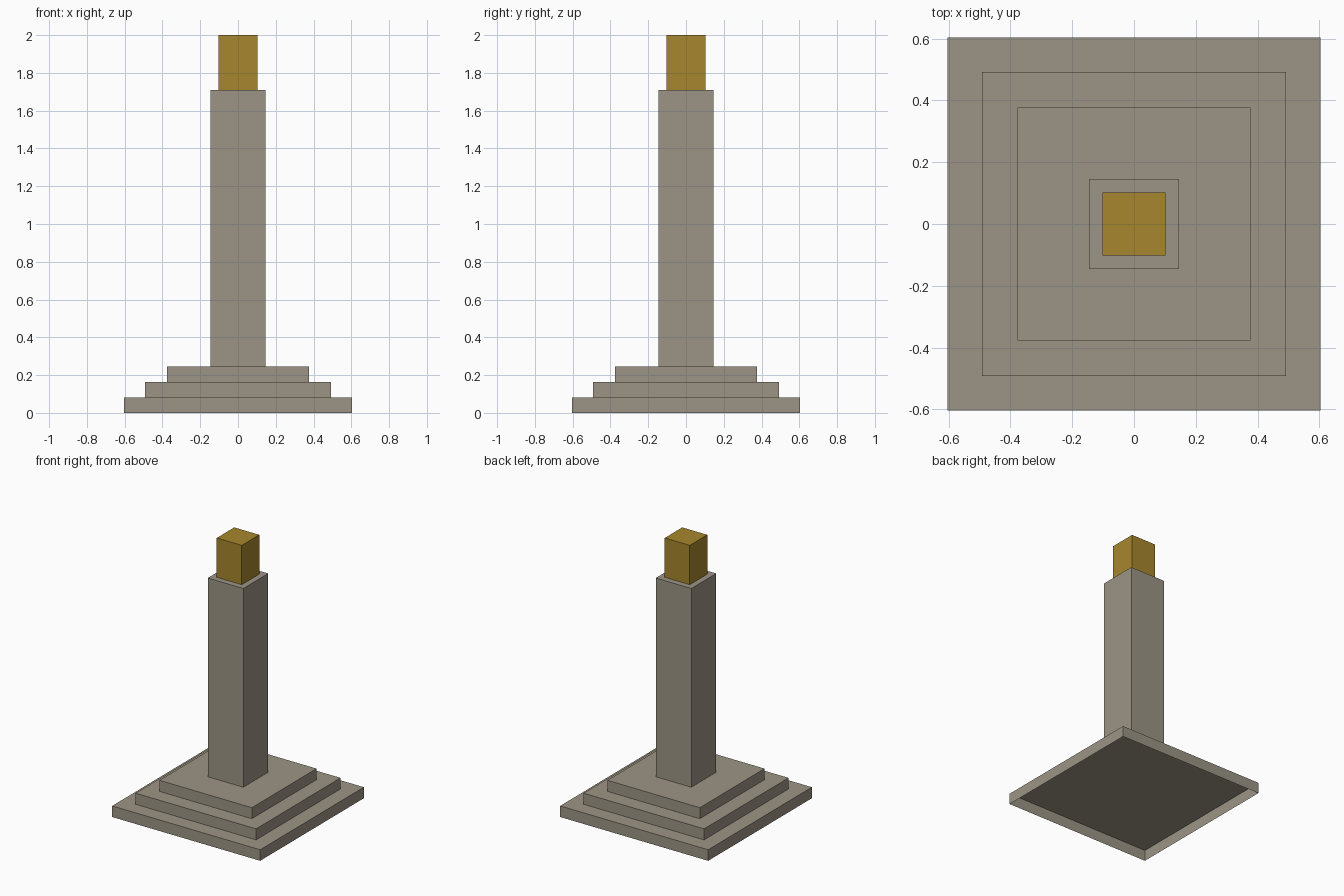
import bpy
import bmesh
from mathutils import Matrix

default = bpy.data.objects.get("Cube")
if default:
    bpy.data.objects.remove(default, do_unlink=True)


def make_material(name, colour):
    mat = bpy.data.materials.new(name)
    mat.use_nodes = True
    mat.diffuse_color = (*colour, 1)
    for node in mat.node_tree.nodes:
        if node.type == "BSDF_PRINCIPLED":
            node.inputs["Base Color"].default_value = (*colour, 1)
    return mat


def open_block(name, half, bottom, top, mat):
    """Square block with an open underside."""
    bm = bmesh.new()
    size = Matrix.Diagonal((2 * half, 2 * half, top - bottom, 1))
    place = Matrix.Translation((0, 0, (bottom + top) / 2))
    bmesh.ops.create_cube(bm, size=1, matrix=place @ size)
    bm.normal_update()
    under = [f for f in bm.faces if f.normal.z < -0.5]
    bmesh.ops.delete(bm, geom=under, context="FACES")
    mesh = bpy.data.meshes.new(name)
    bm.to_mesh(mesh)
    bm.free()
    mesh.materials.append(mat)
    obj = bpy.data.objects.new(name, mesh)
    bpy.context.collection.objects.link(obj)
    return obj


stone = make_material("warm grey stone", (0.335, 0.301, 0.238))
gold = make_material("dull gold", (0.383, 0.236, 0.026))

# Stepped base
step_height = 0.0815
steps = (("lower_step", 0.604), ("middle_step", 0.492), ("upper_step", 0.377))
for i, (name, half) in enumerate(steps):
    open_block(name, half, i * step_height, (i + 1) * step_height, stone)

# Column and its gold cap
column_top = 1.71
open_block("column", 0.145, len(steps) * step_height, column_top, stone)
open_block("gold_cap", 0.102, column_top, 2, gold)
